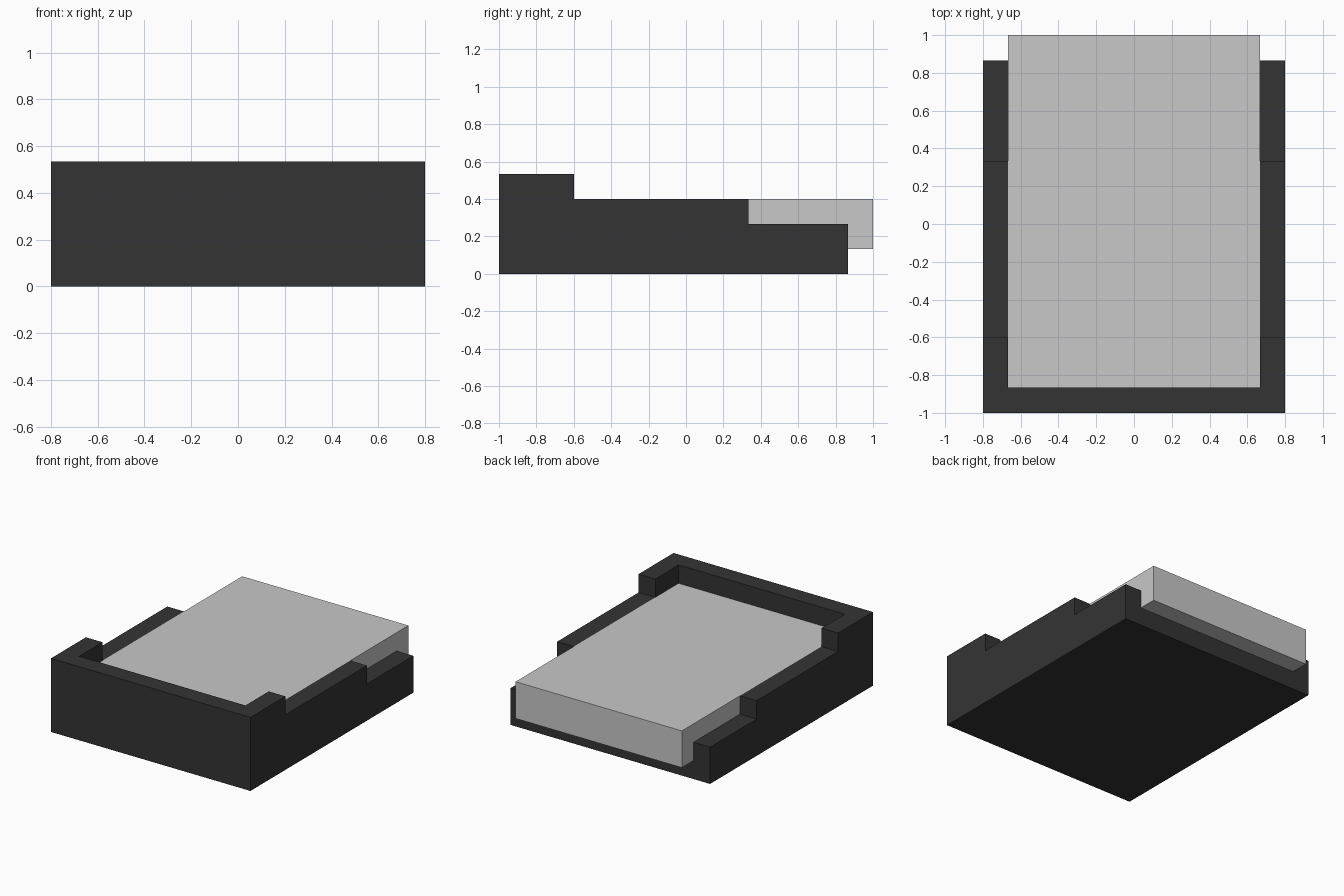
import bpy, bmesh

if "Cube" in bpy.data.objects:
    bpy.data.objects.remove(bpy.data.objects["Cube"])

U = 1 / 15  # module: all dimensions are multiples of this


def material(name, value):
    m = bpy.data.materials.new(name)
    m.diffuse_color = (value, value, value, 1)
    m.use_nodes = True
    m.node_tree.nodes["Principled BSDF"].inputs["Base Color"].default_value = m.diffuse_color
    return m


def extrude_profile(name, profile, half_width, mat=None):
    """Extrude a (y, z) side profile along x, symmetric about x = 0."""
    bm = bmesh.new()
    face = bm.faces.new([bm.verts.new((-half_width * U, y * U, z * U)) for y, z in profile])
    ext = bmesh.ops.extrude_face_region(bm, geom=[face])
    verts = [g for g in ext["geom"] if isinstance(g, bmesh.types.BMVert)]
    bmesh.ops.translate(bm, verts=verts, vec=(2 * half_width * U, 0, 0))
    bmesh.ops.recalc_face_normals(bm, faces=bm.faces)
    mesh = bpy.data.meshes.new(name)
    bm.to_mesh(mesh)
    bm.free()
    obj = bpy.data.objects.new(name, mesh)
    bpy.context.collection.objects.link(obj)
    if mat:
        mesh.materials.append(mat)
    return obj


dark = material("dark grey", 0.034)
light = material("light grey", 0.58)

# Tray with stepped side walls
tray = extrude_profile("tray", [(-15, 0), (13, 0), (13, 4), (5, 4), (5, 6),
                                (-9, 6), (-9, 8), (-15, 8)], 12, dark)

# Cavity open at the back and top
cutter = extrude_profile("cavity_cutter", [(-13, 2), (20, 2), (20, 12), (-13, 12)], 10)
cutter.hide_render = True
mod = tray.modifiers.new("cavity", "BOOLEAN")
mod.operation = "DIFFERENCE"
mod.solver = "EXACT"
mod.object = cutter
bpy.context.view_layer.objects.active = tray
bpy.ops.object.modifier_apply(modifier=mod.name)
bpy.data.objects.remove(cutter)

# Slab resting in the tray, overhanging the back
extrude_profile("slab", [(-13, 2), (15, 2), (15, 6), (-13, 6)], 10, light)
